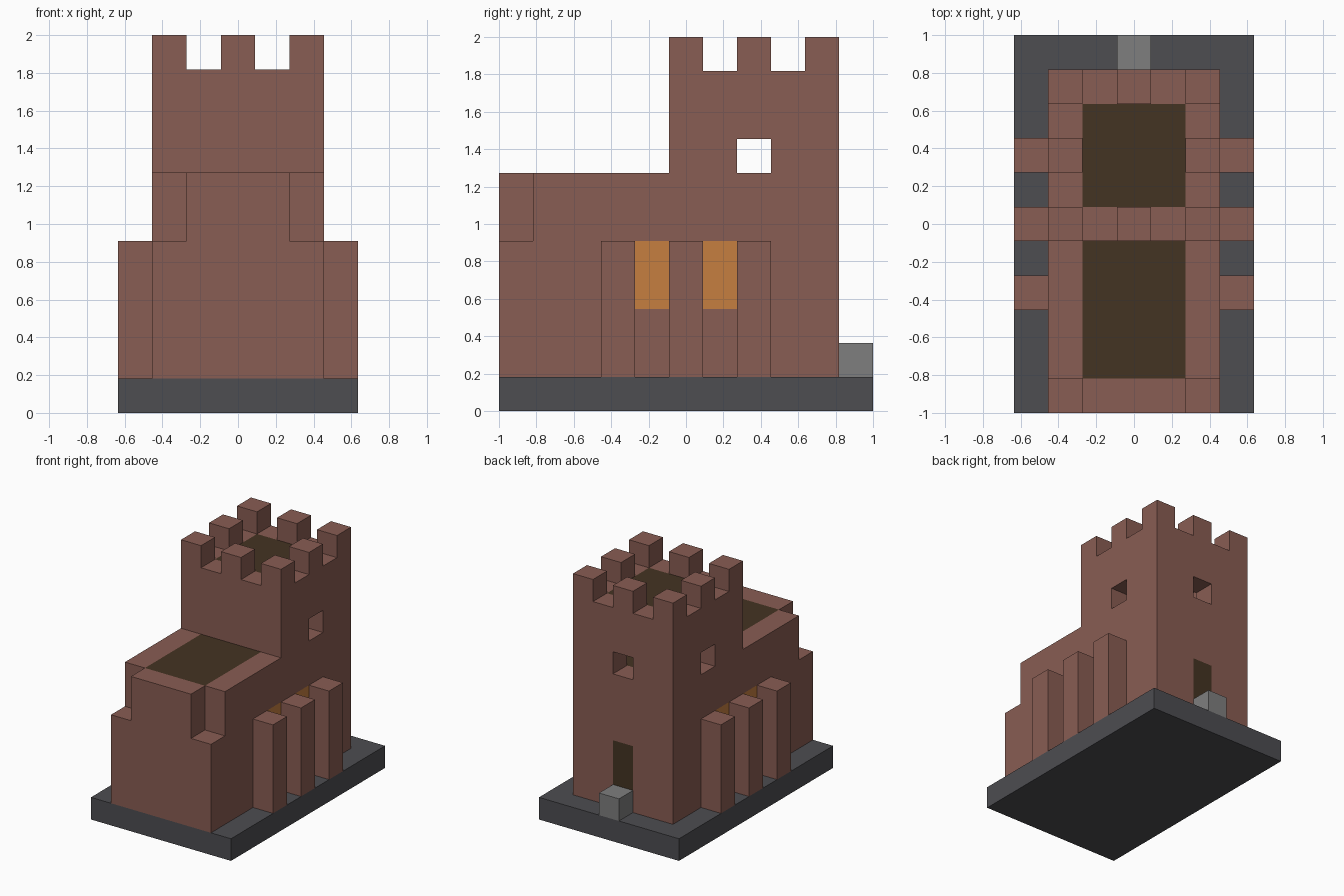
import bpy
import bmesh
from mathutils import Vector

if "Cube" in bpy.data.objects:
    bpy.data.objects.remove(bpy.data.objects["Cube"])

U = 2 / 11  # one block


def material(name, rgb):
    linear = [((c / 255 + 0.055) / 1.055) ** 2.4 for c in rgb] + [1]
    m = bpy.data.materials.new(name)
    m.use_nodes = True
    m.diffuse_color = linear
    m.node_tree.nodes["Principled BSDF"].inputs["Base Color"].default_value = linear
    return m


brick = material("red brick", (137, 93, 83))
slate = material("dark stone", (77, 77, 81))
stone = material("light stone", (126, 126, 126))
wood = material("dark wood", (68, 51, 34))
glow = material("amber window", (198, 127, 64))


def box(name, x, y, z, mat):
    """Box from (min, max) ranges given in blocks."""
    bm = bmesh.new()
    bmesh.ops.create_cube(bm, size=1)
    for v in bm.verts:
        v.co = Vector([(r[0] if c < 0 else r[1]) * U for c, r in zip(v.co, (x, y, z))])
    mesh = bpy.data.meshes.new(name)
    bm.to_mesh(mesh)
    bm.free()
    mesh.materials.append(mat)
    obj = bpy.data.objects.new(name, mesh)
    bpy.context.collection.objects.link(obj)
    return obj


def carve(obj, *holes):
    """Cut box-shaped holes, bake the result and remove the cutters."""
    cutters = []
    for hole in holes:
        cutter = box("cutter", *hole, brick)
        cutter.hide_render = True
        mod = obj.modifiers.new("cut", "BOOLEAN")
        mod.operation, mod.solver, mod.object = "DIFFERENCE", "EXACT", cutter
        cutters.append(cutter)
    bpy.context.view_layer.update()
    graph = bpy.context.evaluated_depsgraph_get()
    baked = bpy.data.meshes.new_from_object(obj.evaluated_get(graph))
    obj.modifiers.clear()
    obj.data = baked
    for cutter in cutters:
        bpy.data.objects.remove(cutter)


def both(lo, hi):
    """The same x range on the left and the right."""
    return (("left", (lo, hi)), ("right", (-hi, -lo)))


MID = (-0.5, 0.5)
INNER = (-1.5, 1.5)

# Foundation and back step
box("foundation", (-3.5, 3.5), (-5.5, 5.5), (0, 1), slate)
box("back_step", MID, (4.5, 5.5), (1, 2), stone)

# Low hall: notched front corners, roof recess, window recesses
hall = box("hall_walls", (-2.5, 2.5), (-5.5, -0.5), (1, 7), brick)
carve(hall, (INNER, (-4.5, 0), (6, 8)),
      *[(x, (-6, -4.5), (5, 8)) for _, x in both(1.5, 3)],
      *[(x, (-1.5, 0), (3, 5)) for _, x in both(2.25, 3)])
box("hall_roof", INNER, (-4.5, -0.5), (6, 7), wood)

# Tower: hollow upper room, open windows, door and lit window recesses
tower = box("tower_walls", (-2.5, 2.5), (-0.5, 4.5), (1, 10), brick)
carve(tower, (INNER, (0.5, 3.5), (6, 12)),
      ((-3, 3), (1.5, 2.5), (7, 8)),
      (MID, (2, 5), (7, 8)),
      (MID, (4.25, 5), (0.5, 4)),
      *[(x, (0.5, 1.5), (3, 5)) for _, x in both(2.25, 3)])
box("tower_floor", INNER, (0.5, 3.5), (6, 7), wood)
box("tower_roof", INNER, (0.5, 3.5), (9, 10), wood)
box("back_door", MID, (4.25, 4.5), (1, 4), wood)

# Battlements around the tower rim
for i in (-2, 0, 2):
    for j in (0, 2, 4):
        if (i, j) != (0, 2):
            box("merlon", (i - 0.5, i + 0.5), (j - 0.5, j + 0.5), (10, 11), brick)

# Buttresses with lit windows between them
for side, x in both(2.5, 3.5):
    for y in (-2, 0, 2):
        box(side + "_buttress", x, (y - 0.5, y + 0.5), (1, 5), brick)
for side, x in both(2.25, 2.5):
    for y in (-1, 1):
        box(side + "_lit_window", x, (y - 0.5, y + 0.5), (3, 5), glow)
